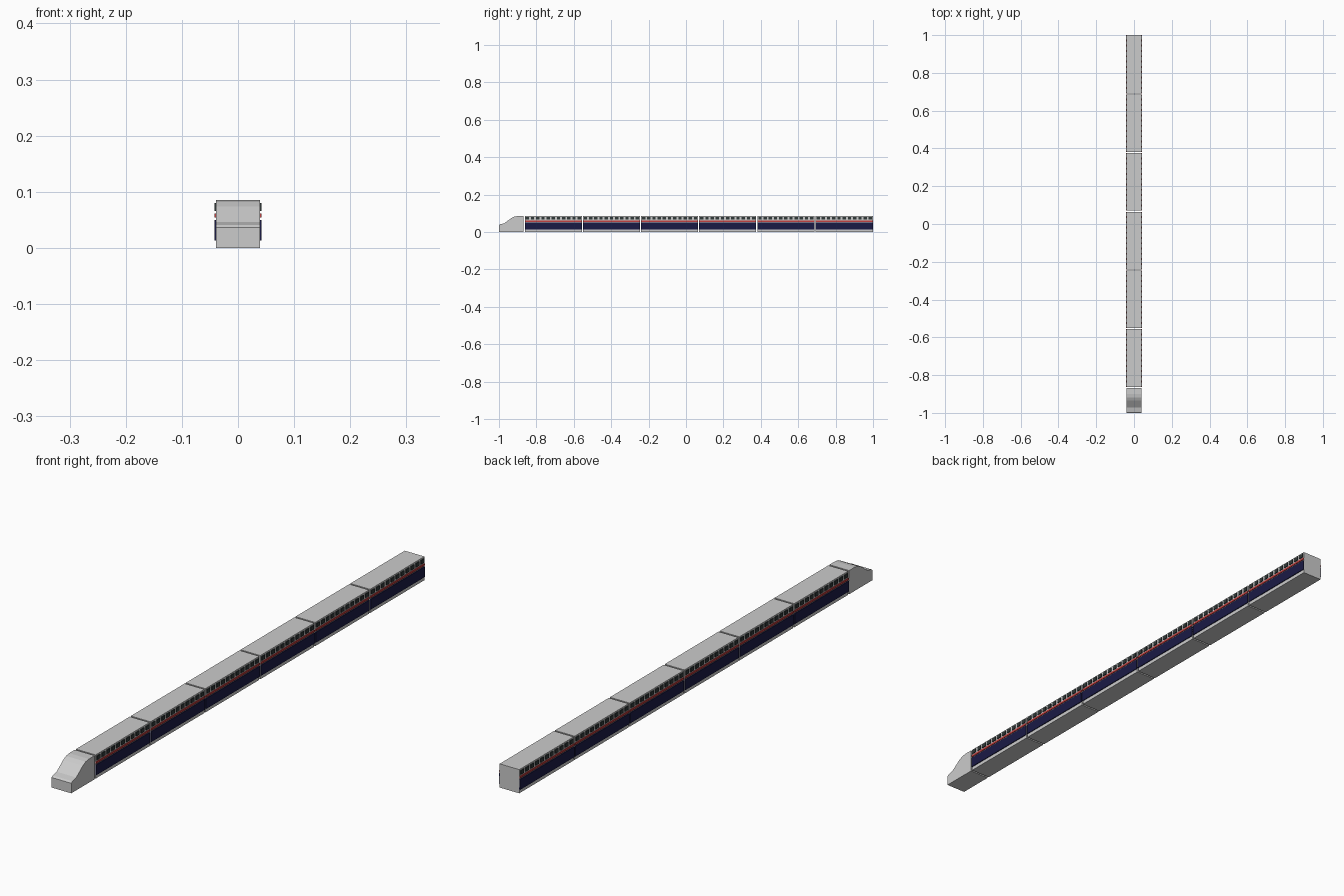
import bpy, bmesh

if "Cube" in bpy.data.objects:
    bpy.data.objects.remove(bpy.data.objects["Cube"])

W = 0.039           # half width of the body
H = 0.085           # roof height
CARS = 6
START = -0.865      # where the coaches begin
PITCH = (1 - START) / CARS
GAP = 0.006
WINDOWS = 11


def material(name, rgb):
    m = bpy.data.materials.new(name)
    m.diffuse_color = (*rgb, 1)
    m.use_nodes = True
    m.node_tree.nodes["Principled BSDF"].inputs["Base Color"].default_value = m.diffuse_color
    return m


navy = material("navy", (0.01, 0.01, 0.06))
red = material("red", (0.55, 0.05, 0.05))
dark = material("dark_glass", (0.03, 0.04, 0.04))


def finish(name, bm, mat=None):
    bmesh.ops.recalc_face_normals(bm, faces=bm.faces)
    mesh = bpy.data.meshes.new(name)
    bm.to_mesh(mesh)
    bm.free()
    if mat:
        mesh.materials.append(mat)
    ob = bpy.data.objects.new(name, mesh)
    bpy.context.collection.objects.link(ob)
    return ob


def add_box(bm, x0, x1, y0, y1, z0, z1):
    verts = bmesh.ops.create_cube(bm, size=1)["verts"]
    for v in verts:
        v.co = ((x0 + x1) / 2 + v.co.x * (x1 - x0),
                (y0 + y1) / 2 + v.co.y * (y1 - y0),
                (z0 + z1) / 2 + v.co.z * (z1 - z0))


def side_panels(name, spans, z0, z1, out, mat):
    """Thin raised panels on both sides of the train."""
    bm = bmesh.new()
    for y0, y1 in spans:
        for s in (-1, 1):
            xs = sorted((s * (W - 0.001), s * (W + out)))
            add_box(bm, xs[0], xs[1], y0, y1, z0, z1)
    return finish(name, bm, mat)


# Sloped driving nose, extruded side profile
profile = [(-1, 0), (-1, 0.036), (-0.994, 0.041), (-0.972, 0.046),
           (-0.934, 0.074), (-0.918, 0.082), (-0.90, H), (START - GAP / 2, H),
           (START - GAP / 2, 0)]
bm = bmesh.new()
face = bm.faces.new([bm.verts.new((-W, y, z)) for y, z in profile])
ext = bmesh.ops.extrude_face_region(bm, geom=[face])
bmesh.ops.translate(bm, vec=(2 * W, 0, 0),
                    verts=[g for g in ext["geom"] if isinstance(g, bmesh.types.BMVert)])
finish("nose", bm)

for i in range(CARS):
    y0 = START + i * PITCH + GAP / 2
    y1 = START + (i + 1) * PITCH - (GAP / 2 if i < CARS - 1 else 0)
    n = i + 1

    # Coach body
    bm = bmesh.new()
    add_box(bm, -W, W, y0, y1, 0, H)
    finish(f"coach_{n}", bm)

    # Lower livery panel and stripe
    side_panels(f"lower_panel_{n}", [(y0, y1)], 0.013, 0.050, 0.003, navy)
    side_panels(f"stripe_{n}", [(y0, y1)], 0.054, 0.061, 0.003, red)

    # Window row
    step = (y1 - y0) / WINDOWS
    spans = [(y0 + (k + 0.18) * step, y0 + (k + 0.82) * step) for k in range(WINDOWS)]
    side_panels(f"windows_{n}", spans, 0.066, 0.080, 0.003, dark)
